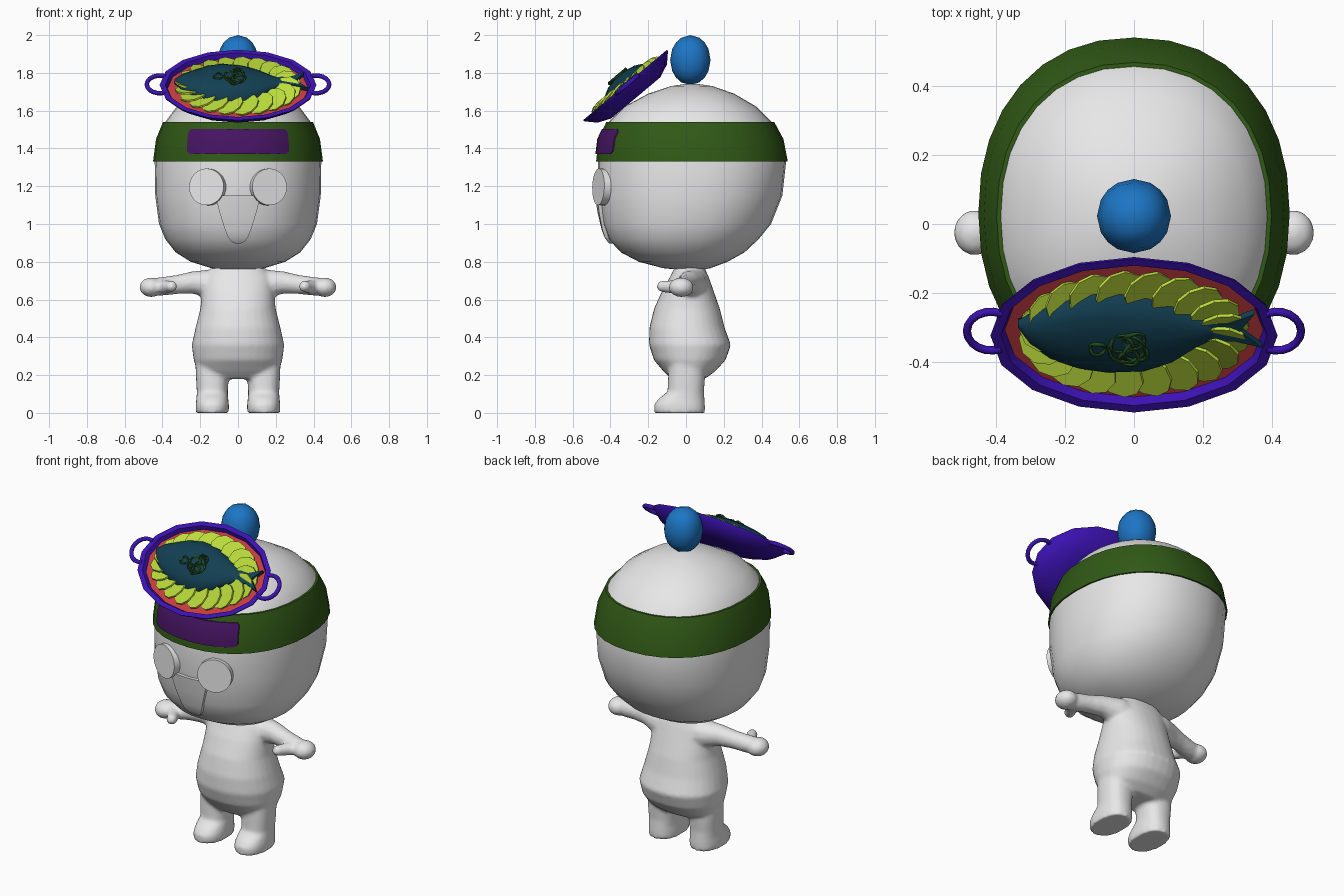
import bpy, bmesh, math
from mathutils import Matrix, Vector

if "Cube" in bpy.data.objects:
    bpy.data.objects.remove(bpy.data.objects["Cube"])

def mat(name, r, g, b):
    m = bpy.data.materials.new(name)
    m.diffuse_color = (r, g, b, 1)
    m.use_nodes = True
    m.node_tree.nodes["Principled BSDF"].inputs["Base Color"].default_value = m.diffuse_color
    return m

WHITE = mat("soft_white", 0.8, 0.8, 0.8)
GREEN = mat("band_green", 0.03, 0.1, 0.008)
PLUM = mat("plum", 0.06, 0.007, 0.12)
BLUE = mat("pompom_blue", 0.012, 0.18, 0.56)
VIOLET = mat("pan_violet", 0.045, 0.006, 0.45)
RED = mat("sauce_red", 0.55, 0.045, 0.05)
LEMON = mat("lemon", 0.5, 0.72, 0.045)
TEAL = mat("fish_teal", 0.006, 0.05, 0.085)
HERB = mat("herb_green", 0.015, 0.07, 0.012)

def finish(ob, material, angle=40):
    ob.data.materials.clear()
    ob.data.materials.append(material)
    bpy.ops.object.select_all(action='DESELECT')
    ob.select_set(True)
    bpy.context.view_layer.objects.active = ob
    bpy.ops.object.shade_smooth_by_angle(angle=math.radians(angle))
    return ob

def from_bm(name, bm, matrix=None):
    bmesh.ops.recalc_face_normals(bm, faces=bm.faces)
    me = bpy.data.meshes.new(name)
    bm.to_mesh(me)
    bm.free()
    ob = bpy.data.objects.new(name, me)
    bpy.context.collection.objects.link(ob)
    if matrix:
        me.transform(matrix)
    return ob

def loft(name, rings, caps=True, matrix=None):
    bm = bmesh.new()
    vs = [[bm.verts.new(p) for p in r] for r in rings]
    n = len(vs[0])
    for a, b in zip(vs, vs[1:]):
        for i in range(n):
            bm.faces.new((a[i], a[(i + 1) % n], b[(i + 1) % n], b[i]))
    if caps:
        bm.faces.new(vs[0])
        bm.faces.new(vs[-1])
    return from_bm(name, bm, matrix)

def spow(v, p):
    return math.copysign(abs(v) ** p, v)

def ring(z, hw, yf, yb, cx=0, n=32, p=2.2):
    c, d = (yf + yb) / 2, (yb - yf) / 2
    return [(cx + hw * spow(math.cos(t), 2 / p), c + d * spow(math.sin(t), 2 / p), z)
            for t in (2 * math.pi * i / n for i in range(n))]

def tube(name, pts, closed=False, res=4, matrix=None):
    """Round tube through (x, y, z, radius) points."""
    cu = bpy.data.curves.new(name, 'CURVE')
    cu.dimensions = '3D'
    cu.bevel_depth, cu.bevel_resolution, cu.use_fill_caps = 1, res, True
    s = cu.splines.new('POLY')
    s.points.add(len(pts) - 1)
    for q, p in zip(s.points, pts):
        q.co, q.radius = (*p[:3], 1), p[3]
    s.use_cyclic_u = closed
    tmp = bpy.data.objects.new(name + "_path", cu)
    bpy.context.collection.objects.link(tmp)
    dg = bpy.context.evaluated_depsgraph_get()
    me = bpy.data.meshes.new_from_object(tmp.evaluated_get(dg))
    bpy.data.objects.remove(tmp)
    if matrix:
        me.transform(matrix)
    ob = bpy.data.objects.new(name, me)
    bpy.context.collection.objects.link(ob)
    return ob

def ball(name, loc, scale):
    bm = bmesh.new()
    bmesh.ops.create_uvsphere(bm, u_segments=16, v_segments=10, radius=1)
    return from_bm(name, bm, Matrix.LocRotScale(Vector(loc), None, Vector(scale)))

# Head: rows of height, half width, front y, back y
HEAD = [(.755, .03, -.01, .07), (.766, .14, -.12, .13), (.80, .25, -.25, .22),
        (.85, .33, -.345, .31), (.92, .385, -.41, .385), (1.0, .418, -.44, .45),
        (1.15, .438, -.465, .51), (1.33, .441, -.467, .53), (1.45, .423, -.452, .505),
        (1.54, .385, -.41, .455), (1.62, .325, -.33, .375), (1.69, .22, -.2, .255),
        (1.73, .11, -.08, .14), (1.742, .03, 0, .06)]
finish(loft("head", [ring(*r) for r in HEAD]), WHITE, 60)

def head_row(z):
    for a, b in zip(HEAD, HEAD[1:]):
        if a[0] <= z <= b[0]:
            t = (z - a[0]) / (b[0] - a[0])
            return [u + (v - u) * t for u, v in zip(a, b)]

def front_y(x, z):
    _, hw, yf, yb = head_row(z)
    return (yf + yb) / 2 - (yb - yf) / 2 * (1 - (abs(x) / hw) ** 2.2) ** (1 / 2.2)

# Headband hugging the head
def band_ring(z, off):
    _, hw, yf, yb = head_row(z)
    return ring(z, hw + off, yf - off, yb + off)
finish(loft("headband", [band_ring(1.33, -.01), band_ring(1.33, .009), band_ring(1.45, .011),
                         band_ring(1.54, .012), band_ring(1.54, -.01)], caps=False), GREEN, 50)

def face_patch(name, rows, off, thick, material):
    """Plate following the face; rows are (height, half width)."""
    bm = bmesh.new()
    n = 12
    layers = []
    for o in (off, off - thick):
        layers.append([[bm.verts.new((x, front_y(x, z) - o, z))
                        for x in (w * (2 * i / n - 1) for i in range(n + 1))] for z, w in rows])
    for g in layers:
        for a, b in zip(g, g[1:]):
            for i in range(n):
                bm.faces.new((a[i], a[i + 1], b[i + 1], b[i]))
    border = [e for e in bm.edges if e.is_boundary]
    bmesh.ops.bridge_loops(bm, edges=border)
    return finish(from_bm(name, bm), material)

face_patch("headband_plate", [(1.37, .255), (1.385, .27), (1.45, .268), (1.488, .262), (1.502, .25)],
           .018, .008, PLUM)
face_patch("beak", [(.896, .012), (.905, .034), (.93, .053), (.97, .069), (1.06, .097), (1.15, .122)],
           .018, .03, WHITE)

# Eyes: thick discs turned a little outward
for s, side in ((-1, "left"), (1, "right")):
    bm = bmesh.new()
    bmesh.ops.create_cone(bm, cap_ends=True, segments=32, radius1=.097, radius2=.097, depth=.045)
    rot = Vector((s * .33, -.94, .03)).to_track_quat('Z', 'Y')
    finish(from_bm("eye_" + side, bm, Matrix.LocRotScale(Vector((s * .16, -.443, 1.196)), rot, None)), WHITE)

# Body: torso, legs, arms and hands fused into one smooth skin
TORSO = [(.18, .17, -.08, .10), (.22, .215, -.12, .155), (.28, .235, -.17, .21),
         (.36, .245, -.196, .238), (.45, .225, -.194, .205), (.55, .2, -.17, .18),
         (.65, .19, -.125, .145), (.72, .18, -.085, .12), (.79, .12, -.05, .09)]
LEG = [(0, .088, -.168, .10), (.045, .088, -.168, .10), (.075, .084, -.145, .098),
       (.11, .082, -.098, .095), (.18, .086, -.095, .10), (.27, .09, -.09, .1)]
parts = [loft("torso", [ring(*r) for r in TORSO])]
for s in (-1, 1):
    parts.append(loft("leg", [ring(*r, cx=s * .136, p=2.4) for r in LEG]))
    parts.append(tube("arm", [(s * x, y, z, r) for x, y, z, r in (
        (.06, .035, .67, .085), (.15, .03, .683, .078), (.24, .015, .69, .06), (.32, 0, .68, .051),
        (.40, -.015, .67, .05), (.46, -.025, .665, .046))]))
    parts.append(ball("hand", (s * .46, -.025, .665), (.062, .067, .052)))
    parts.append(tube("thumb", [(s * .41, -.03, .665, .04), (s * .37, -.09, .668, .034),
                                (s * .352, -.125, .67, .03)]))
    parts.append(ball("thumb_tip", (s * .352, -.125, .67), (.031, .031, .031)))
bpy.ops.object.select_all(action='DESELECT')
for p in parts:
    p.select_set(True)
bpy.context.view_layer.objects.active = parts[0]
bpy.ops.object.join()
body = bpy.context.object
body.name = "body"
finish(body, WHITE, 60)
rm = body.modifiers.new("fuse", 'REMESH')
rm.mode, rm.voxel_size, rm.use_smooth_shade = 'VOXEL', .011, True
sm = body.modifiers.new("soften", 'SMOOTH')
sm.factor, sm.iterations = .5, 5

# Pompom: rounded cube
bm = bmesh.new()
bmesh.ops.create_cube(bm, size=2)
bmesh.ops.subdivide_edges(bm, edges=bm.edges[:], cuts=3, use_grid_fill=True)
for v in bm.verts:
    v.co = v.co.normalized()
finish(from_bm("pompom", bm, Matrix.LocRotScale(Vector((0, .023, 1.868)), None,
       Vector((.107, .107, .132)))), BLUE, 60)

# Tilted pan; local z is the pan's facing direction
PAN = Matrix.Translation((0, -.32, 1.733)) @ Matrix.Rotation(math.radians(40), 4, 'X')

def oval(a, b, h, n=16):
    return [(a * math.cos(2 * math.pi * i / n), b * math.sin(2 * math.pi * i / n), h) for i in range(n)]

finish(loft("pan", [oval(.26, .17, -.085), oval(.355, .24, -.055), oval(.412, .288, -.006),
                    oval(.415, .29, .004), oval(.385, .264, .004), oval(.37, .25, -.03)],
            matrix=PAN), VIOLET)
finish(loft("sauce", [oval(.374, .254, -.022), oval(.2, .13, -.026)], matrix=PAN), RED)
for s, side in ((-1, "left"), (1, "right")):
    arc = [math.radians(-115 + 230 * i / 12) for i in range(13)]
    finish(tube("pan_handle_" + side, [(s * (.413 + .07 * math.cos(t)), .012 + .073 * math.sin(t), -.002, .012)
                                       for t in arc], res=2, matrix=PAN), VIOLET, 60)

# Lemon slices overlapping around the pan
bm = bmesh.new()
COUNT = 20
for i in range(COUNT):
    t = 2 * math.pi * (i + .5) / COUNT
    pos = Vector((.262 * math.cos(t), .158 * math.sin(t), -.004))
    ang = math.atan2(math.sin(t) * .262, math.cos(t) * .158)
    m = PAN @ Matrix.Translation(pos) @ Matrix.Rotation(ang, 4, 'Z') @ Matrix.Rotation(math.radians(22), 4, 'X')
    bmesh.ops.create_cone(bm, cap_ends=True, segments=10, radius1=.074, radius2=.074, depth=.01, matrix=m)
finish(from_bm("lemon_slices", bm), LEMON, 30)

# Fish body: rows of x, lower edge, upper edge, height
FISH = [(-.335, .03, .048, .008), (-.30, -.03, .078, .03), (-.24, -.083, .108, .045),
        (-.16, -.118, .145, .057), (-.08, -.133, .16, .062), (.03, -.128, .142, .06),
        (.11, -.095, .108, .048), (.18, -.04, .068, .03), (.23, -.012, .05, .016)]
rings = []
for x, lo, hi, h in FISH:
    c, w = (lo + hi) / 2, (hi - lo) / 2
    rings.append([(x, c + w * math.cos(t), (h if math.sin(t) > 0 else .025) * math.sin(t) + .002)
                  for t in (2 * math.pi * k / 14 for k in range(14))])
finish(loft("fish_body", rings, matrix=PAN), TEAL)
TAIL = [(.2, -.015), (.29, -.012), (.37, -.036), (.306, .025), (.348, .09), (.27, .052), (.2, .055)]
finish(loft("fish_tail", [[(x, y, h) for x, y in TAIL] for h in (-.008, .016)], matrix=PAN), TEAL)

# Curled herb garnish on the fish
for k, (x, u, r) in enumerate([(-.02, .0, .052), (-.035, .015, .032), (.005, -.015, .034),
                               (-.015, -.035, .028), (.0, .03, .03), (-.105, .0, .022)]):
    loop = [(x + r * math.cos(t), u + r * .95 * math.sin(t), .064 + .005 * math.sin(2 * t + k), .0055)
            for t in (2 * math.pi * i / 16 for i in range(16))]
    finish(tube("herb_curl_%d" % (k + 1), loop, closed=True, res=1, matrix=PAN), HERB, 60)
